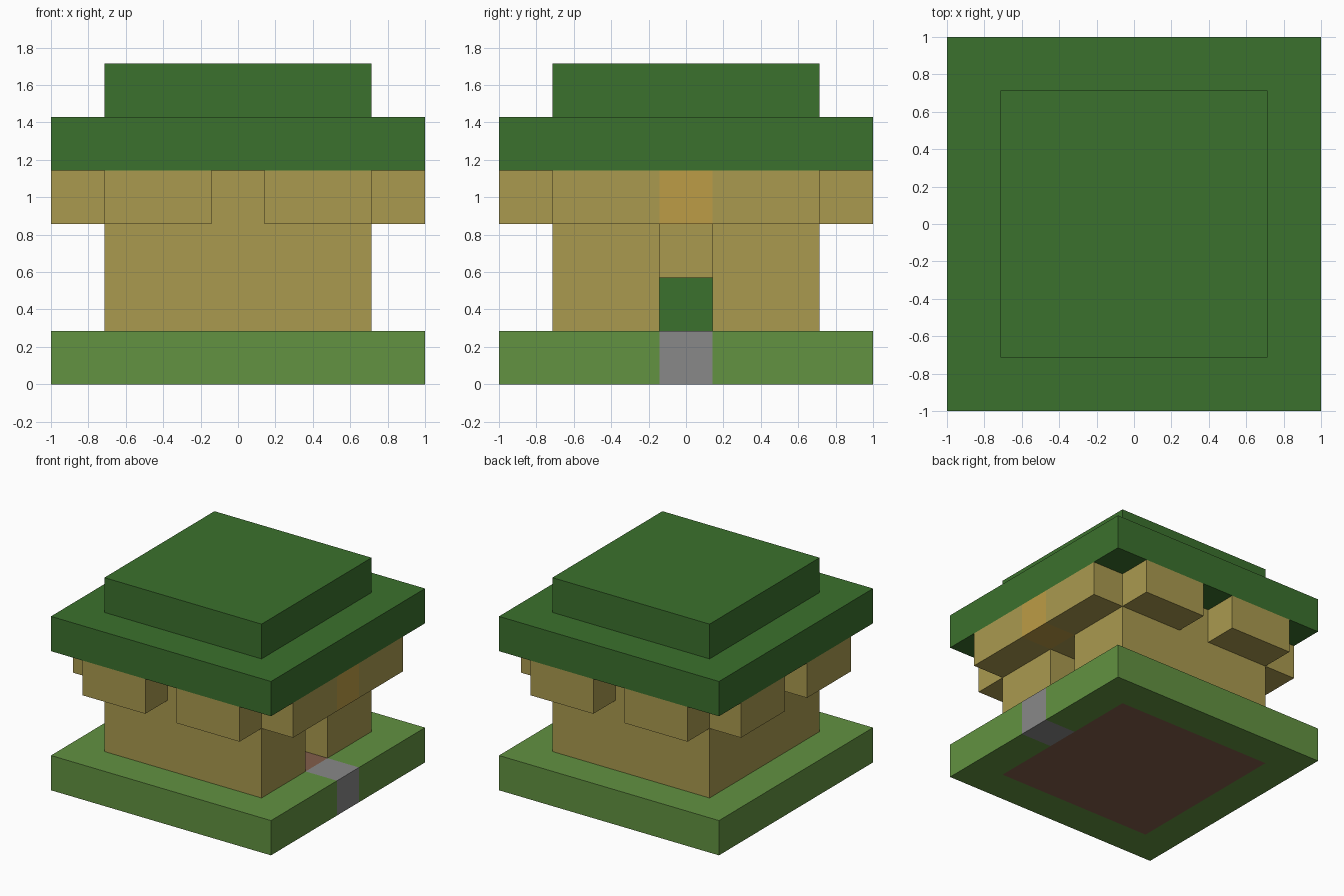
import bpy, bmesh
from mathutils import Vector

cube = bpy.data.objects.get("Cube")
if cube:
    bpy.data.objects.remove(cube, do_unlink=True)

UNIT = 2 / 7  # edge of one building block


def material(name, rgb):
    lin = [((c / 255 + 0.055) / 1.055) ** 2.4 for c in rgb]
    mat = bpy.data.materials.new(name)
    mat.use_nodes = True
    mat.diffuse_color = (*lin, 1)
    mat.node_tree.nodes["Principled BSDF"].inputs["Base Color"].default_value = (*lin, 1)
    return mat


grass = material("grass green", (98, 146, 65))
leaf = material("dark leaf green", (59, 113, 45))
straw = material("straw tan", (170, 154, 79))
stone = material("stone grey", (136, 136, 136))
earth = material("earth brown", (130, 94, 74))
amber = material("lamp amber", (188, 156, 70))


def block(xs, ys, zs):
    """All cells in three inclusive ranges, counted from the centre of the plan."""
    return {(x, y, z) for x in range(xs[0], xs[1] + 1)
            for y in range(ys[0], ys[1] + 1) for z in range(zs[0], zs[1] + 1)}


def square(r, z0, z1):
    return block((-r, r), (-r, r), (z0, z1))


parts = {}

# Ground: lawn around an earth floor, with a stone step before the door
parts["door_step"] = stone, {(3, 0, 0)}
parts["earth_floor"] = earth, square(2, 0, 0)
parts["lawn"] = grass, square(3, 0, 0) - square(2, 0, 0) - {(3, 0, 0)}

# Hollow hut walls with a doorway on the left side
parts["walls"] = straw, square(2, 1, 3) - square(1, 1, 3) - block((2, 2), (0, 0), (1, 2))
parts["inner_seat"] = leaf, {(-1, 0, 1)}

# Pairs of eave blocks on each side, and a lamp over the door
eaves = set()
for side in (-3, 3):
    for along in (-2, -1, 1, 2):
        eaves |= {(side, along, 3), (along, side, 3)}
parts["eaves"] = straw, eaves
parts["door_lamp"] = amber, {(3, 0, 3)}

# Stepped roof
parts["roof_lower"] = leaf, square(3, 4, 4)
parts["roof_upper"] = leaf, square(2, 5, 5)

filled = set().union(*(cells for _, cells in parts.values()))


def build(name, mat, cells):
    """Skin the open sides of a part's cells."""
    bm = bmesh.new()
    for cell in sorted(cells):
        centre = Vector(cell) + Vector((0, 0, 0.5))
        for axis in range(3):
            for sign in (-1, 1):
                n = Vector((0, 0, 0))
                n[axis] = sign
                if tuple(int(c + d) for c, d in zip(cell, n)) in filled:
                    continue
                u = Vector((n.y, n.z, n.x))
                v = n.cross(u)
                mid = centre + n / 2
                corners = ((-u - v), (u - v), (u + v), (v - u))
                bm.faces.new([bm.verts.new((mid + c / 2) * UNIT) for c in corners])
    bmesh.ops.remove_doubles(bm, verts=bm.verts, dist=0.001)
    mesh = bpy.data.meshes.new(name)
    bm.to_mesh(mesh)
    bm.free()
    mesh.materials.append(mat)
    bpy.context.collection.objects.link(bpy.data.objects.new(name, mesh))


for part_name, (mat, cells) in parts.items():
    build(part_name, mat, cells)
